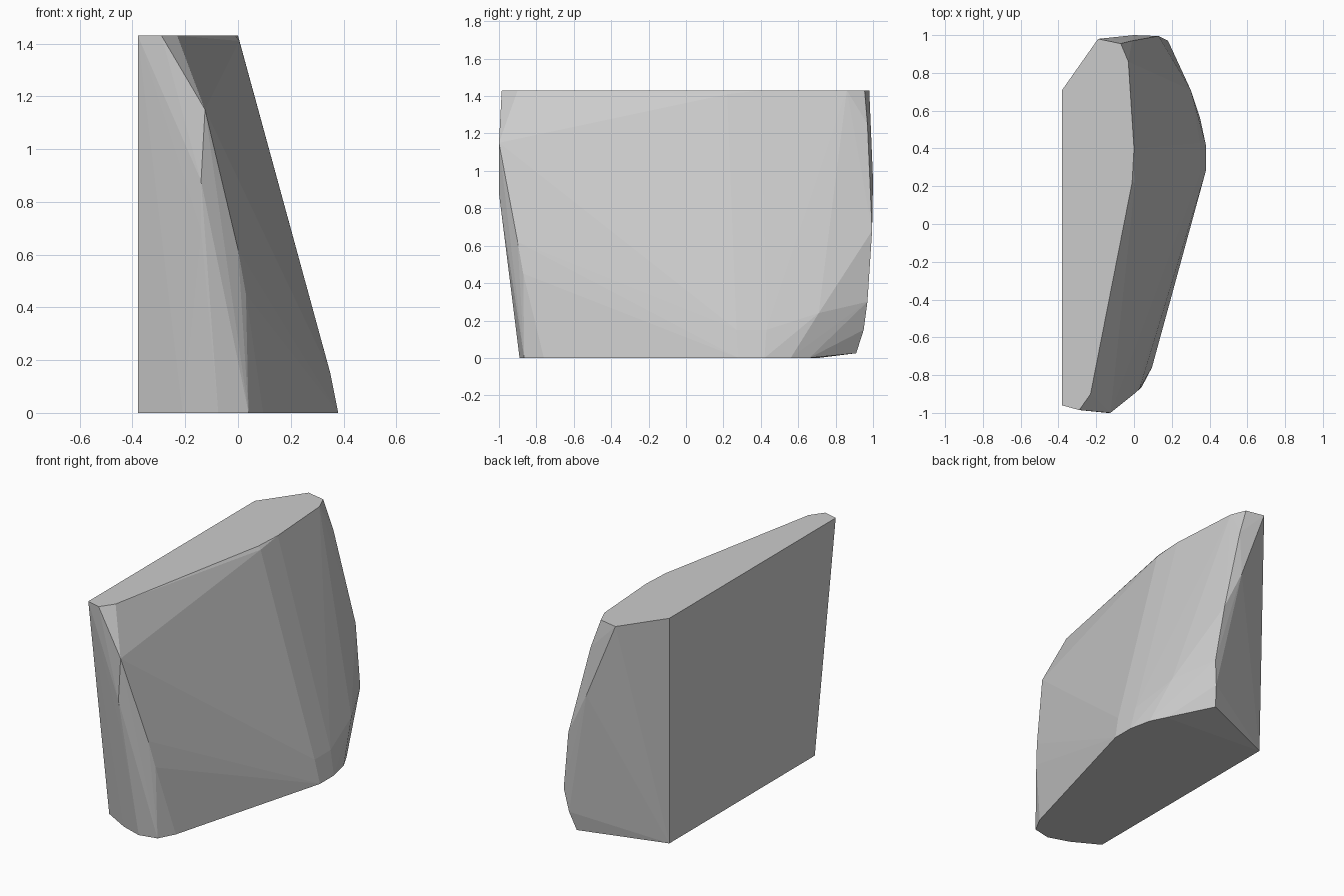
import bpy, bmesh, math

if "Cube" in bpy.data.objects:
    bpy.data.objects.remove(bpy.data.objects["Cube"])

# Outline of the flat top
top = [(-.38, .71), (-.19, .98), (-.07, .955), (-.03, .86), (0, .4), (-.01, .22),
       (-.23, -.9), (-.29, -.985), (-.38, -.96)]
# Outline of the flat base
base = [(-.38, .71), (-.38, -.75), (-.21, -.845), (-.075, -.89), (.04, -.865),
        (.095, -.76), (.38, .28), (.38, .42), (.35, .56), (.3, .66)]
# Chipped corners between base and top
chips = [
    # back end
    (.13, .91, .025), (.157, .95, .15), (.18, .97, .3), (.13, .995, .68),
    (0, 1.0, .95), (-.01, .97, 1.25), (.3, .71, .24),
    # long right side
    (.35, .27, .15), (.35, .43, .15), (.005, .22, 1.41),
    # front end
    (-.125, -1.0, 1.15), (-.14, -1.0, .88), (-.14, -.975, .69),
    (0, -.9, .62), (.03, -.87, .45),
]

points = [(x, y, 1.43) for x, y in top] + [(x, y, 0) for x, y in base] + chips

# Faceted boulder: hull around the corner points
bm = bmesh.new()
for p in points:
    bm.verts.new(p)
hull = bmesh.ops.convex_hull(bm, input=bm.verts)
loose = list({v for v in hull["geom_interior"] + hull["geom_unused"]
              if isinstance(v, bmesh.types.BMVert) and v.is_valid and not v.link_faces})
bmesh.ops.delete(bm, geom=loose, context='VERTS')
bmesh.ops.dissolve_limit(bm, angle_limit=math.radians(0.5), verts=bm.verts, edges=bm.edges)
bmesh.ops.recalc_face_normals(bm, faces=bm.faces)

mesh = bpy.data.meshes.new("boulder")
bm.to_mesh(mesh)
bm.free()

stone = bpy.data.materials.new("stone grey")
stone.diffuse_color = (.6, .6, .6, 1)
stone.use_nodes = True
stone.node_tree.nodes["Principled BSDF"].inputs["Base Color"].default_value = stone.diffuse_color
mesh.materials.append(stone)
bpy.context.collection.objects.link(bpy.data.objects.new("boulder", mesh))
